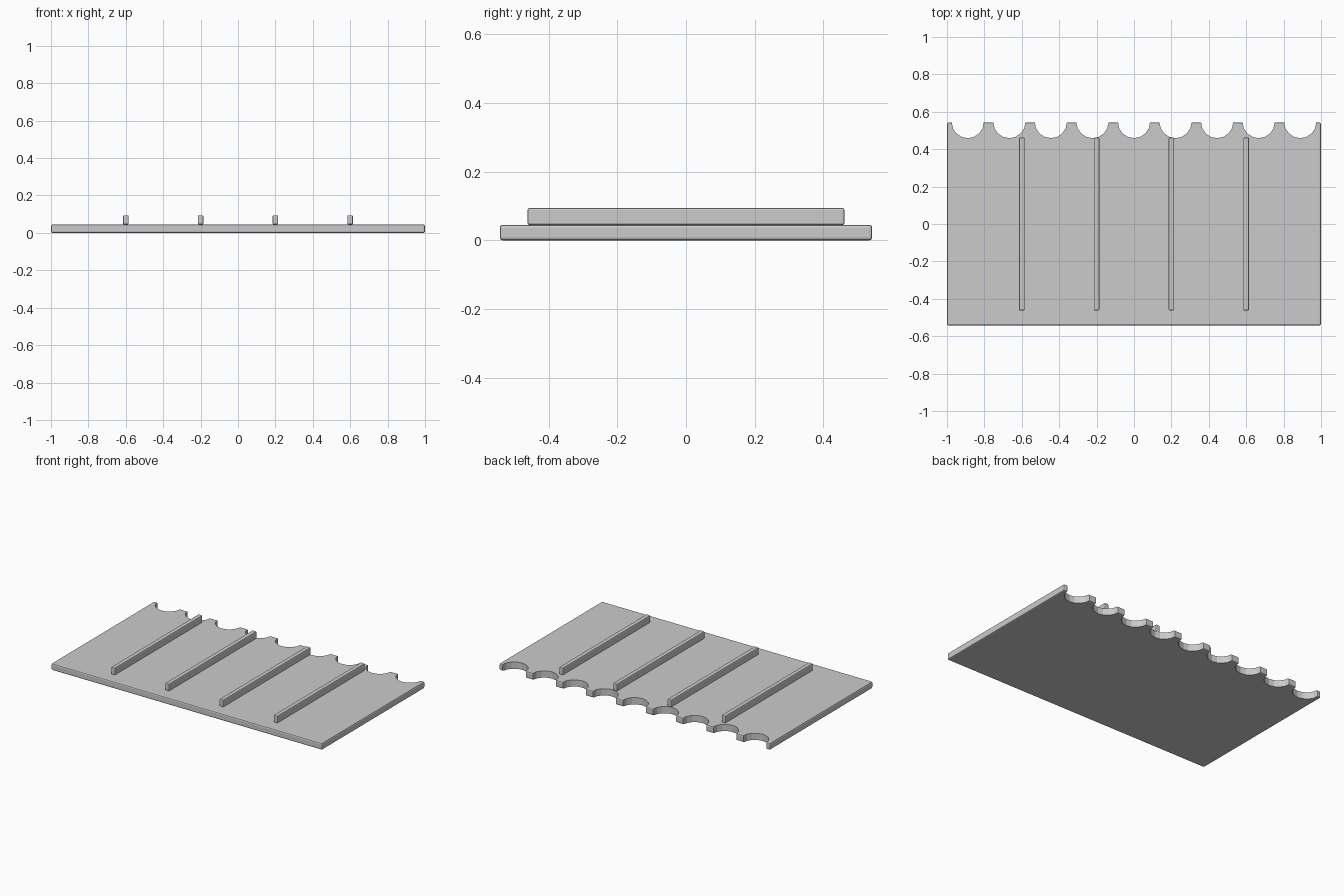
import bpy, bmesh, math
from mathutils import Matrix

if "Cube" in bpy.data.objects:
    bpy.data.objects.remove(bpy.data.objects["Cube"])


def box(name, size, centre, bevel, segments=2):
    bm = bmesh.new()
    bmesh.ops.create_cube(bm, size=1)
    bmesh.ops.scale(bm, vec=size, verts=bm.verts)
    bmesh.ops.bevel(bm, geom=bm.edges[:], offset=bevel, segments=segments,
                    profile=0.5, affect='EDGES')
    mesh = bpy.data.meshes.new(name)
    bm.to_mesh(mesh)
    bm.free()
    ob = bpy.data.objects.new(name, mesh)
    ob.location = centre
    bpy.context.collection.objects.link(ob)
    return ob


# Base plate with softly rounded edges
plate = box("base_plate", (2, 1.085, 0.045), (0, 0, 0.0225), 0.008)

# Row of nine round cutters along the back edge
PITCH = 2 / 9
bm = bmesh.new()
for i in range(9):
    bmesh.ops.create_cone(bm, cap_ends=True, segments=16, radius1=0.086,
                          radius2=0.086, depth=0.2,
                          matrix=Matrix.Translation(((i - 4) * PITCH, 0.545, 0.02)))
mesh = bpy.data.meshes.new("scallop_cutter")
bm.to_mesh(mesh)
bm.free()
cutter = bpy.data.objects.new("scallop_cutter", mesh)
bpy.context.collection.objects.link(cutter)

# Cut the scallops, then drop the cutter
cut = plate.modifiers.new("scallops", 'BOOLEAN')
cut.object = cutter
cut.operation = 'DIFFERENCE'
cut.solver = 'EXACT'
bpy.context.view_layer.objects.active = plate
plate.select_set(True)
bpy.ops.object.modifier_apply(modifier=cut.name)
bpy.data.objects.remove(cutter, do_unlink=True)

# Four raised ribs running front to back
for i, x in enumerate((-0.6, -0.2, 0.2, 0.6)):
    box(f"rib_{i + 1}", (0.03, 0.924, 0.049), (x, 0, 0.0695), 0.006)
